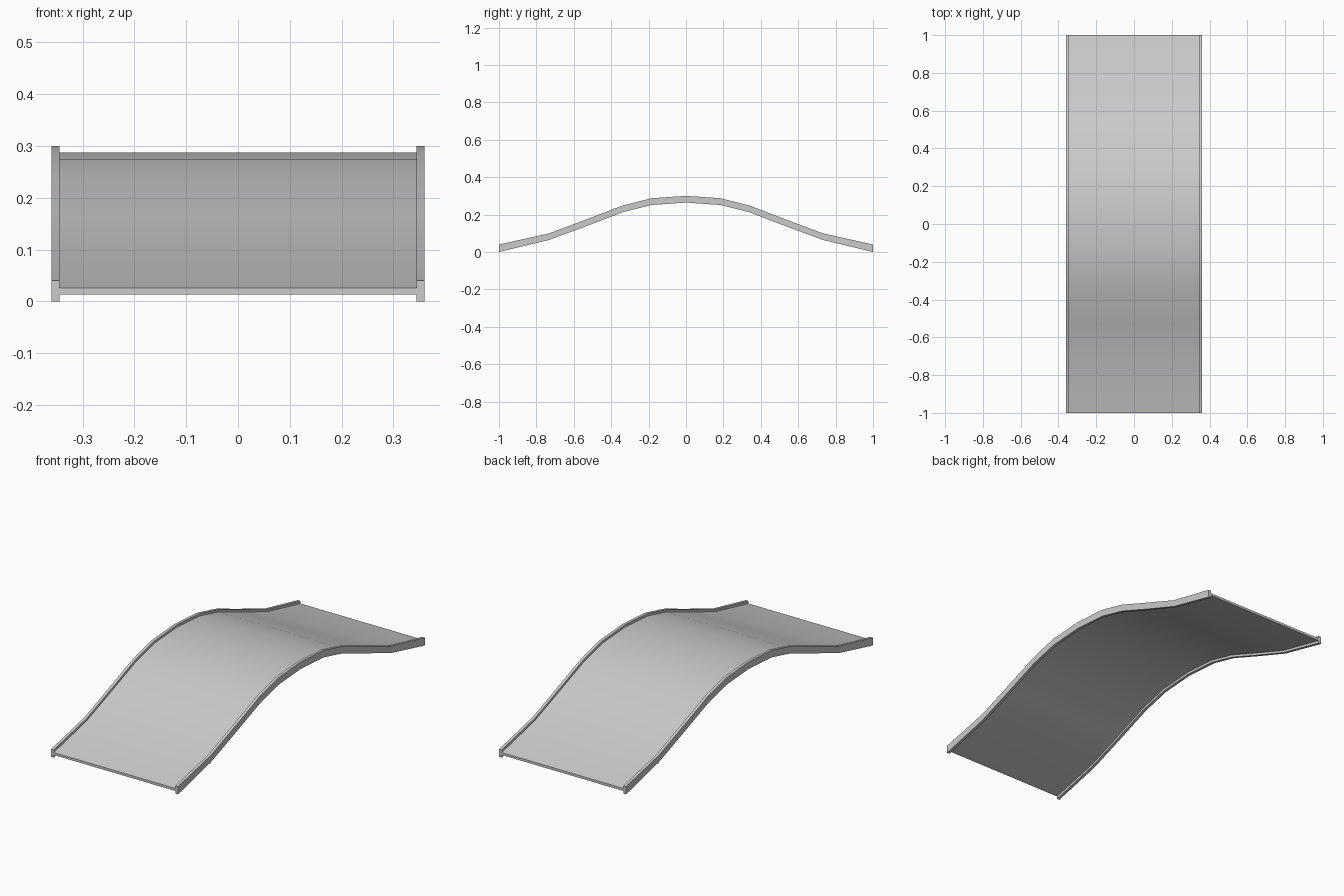
import bpy, bmesh

if "Cube" in bpy.data.objects:
    bpy.data.objects.remove(bpy.data.objects["Cube"])

# Half of the arch: (y, bottom z of rail, top z of rail)
half = [(-1.0, 0.0, 0.04), (-0.733, 0.064, 0.099), (-0.53, 0.139, 0.175),
        (-0.337, 0.213, 0.249), (-0.185, 0.251, 0.287), (0.0, 0.264, 0.30)]
arch = half + [(-y, b, t) for y, b, t in reversed(half[:-1])]


def strip(name, x0, x1, lo, hi):
    """Sweep a rectangular section along the arch, between height fractions lo and hi."""
    bm = bmesh.new()
    rings = []
    for y, b, t in arch:
        z0, z1 = b + (t - b) * lo, b + (t - b) * hi
        rings.append([bm.verts.new(p) for p in
                      ((x0, y, z0), (x1, y, z0), (x1, y, z1), (x0, y, z1))])
    for a, c in zip(rings, rings[1:]):
        for i in range(4):
            j = (i + 1) % 4
            bm.faces.new((a[i], a[j], c[j], c[i]))
    bm.faces.new(rings[0])
    bm.faces.new(rings[-1][::-1])
    bmesh.ops.recalc_face_normals(bm, faces=bm.faces)
    me = bpy.data.meshes.new(name)
    bm.to_mesh(me)
    bm.free()
    ob = bpy.data.objects.new(name, me)
    bpy.context.collection.objects.link(ob)
    bpy.ops.object.select_all(action='DESELECT')
    ob.select_set(True)
    bpy.context.view_layer.objects.active = ob
    bpy.ops.object.shade_smooth_by_angle(angle=0.6)
    return ob


# Curved deck
strip("deck", -0.345, 0.345, 0.34, 0.66)

# Raised side rails
for side, x in (("left", -0.3525), ("right", 0.3525)):
    strip(side + "_rail", x - 0.0075, x + 0.0075, 0.0, 1.0)
